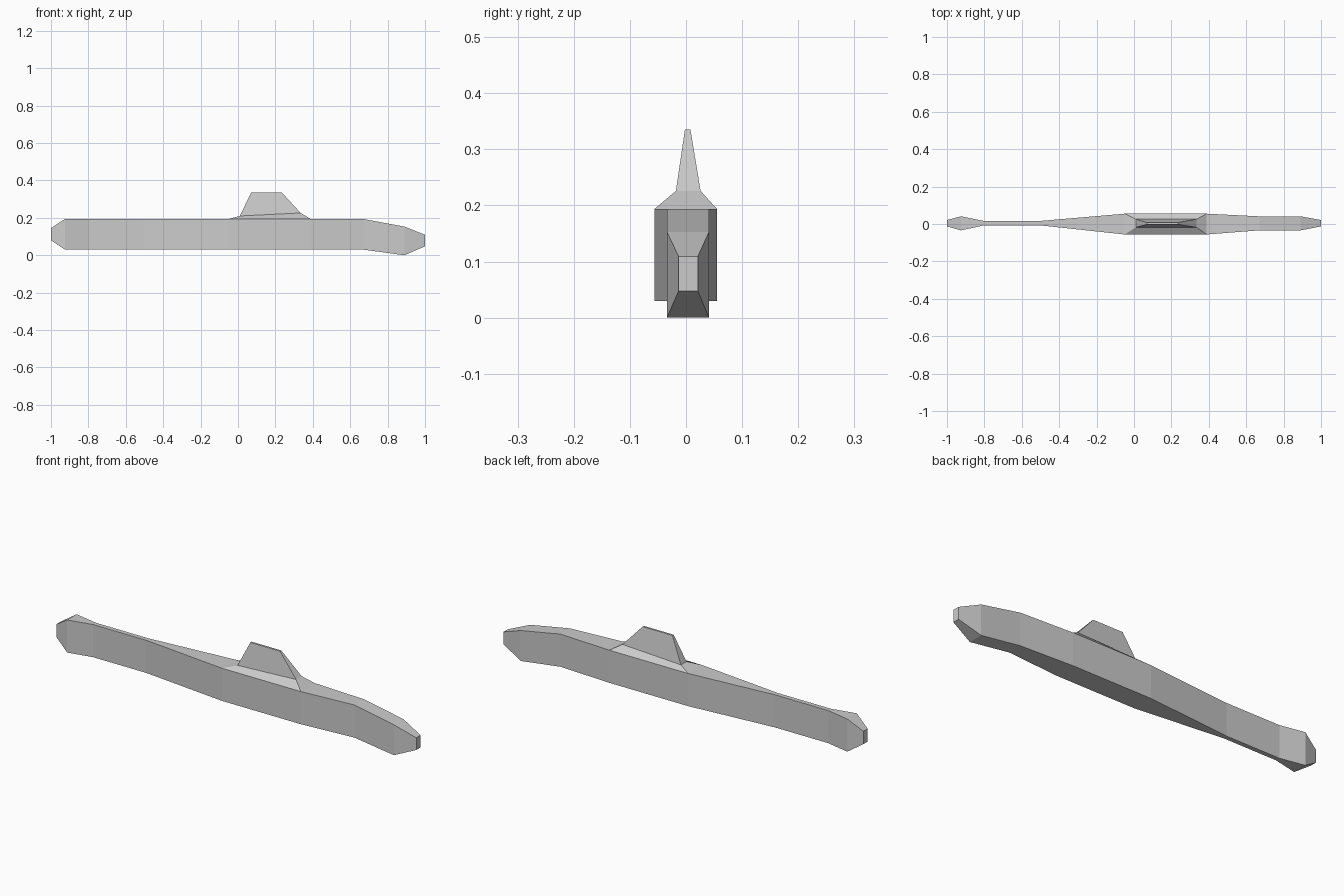
import bpy

if "Cube" in bpy.data.objects:
    bpy.data.objects.remove(bpy.data.objects["Cube"], do_unlink=True)

grey = bpy.data.materials.new("pale_grey")
grey.use_nodes = True
grey.diffuse_color = (0.6, 0.6, 0.6, 1)
grey.node_tree.nodes["Principled BSDF"].inputs["Base Color"].default_value = (0.6, 0.6, 0.6, 1)


def loft(name, rings):
    """Skin a row of four-cornered rings and cap both ends."""
    verts = [v for ring in rings for v in ring]
    faces = [(0, 1, 2, 3)]
    for i in range(len(rings) - 1):
        a, b = 4 * i, 4 * i + 4
        for k in range(4):
            n = (k + 1) % 4
            faces.append((a + k, b + k, b + n, a + n))
    end = 4 * (len(rings) - 1)
    faces.append((end + 3, end + 2, end + 1, end))
    mesh = bpy.data.meshes.new(name)
    mesh.from_pydata(verts, [], faces)
    mesh.materials.append(grey)
    obj = bpy.data.objects.new(name, mesh)
    bpy.context.collection.objects.link(obj)
    return obj


def section(x, y0, y1, z0, z1):
    return [(x, y0, z0), (x, y0, z1), (x, y1, z1), (x, y1, z0)]


def level(z0, z1, x0, x1, y0, y1):
    """Horizontal ring: z0 at the rear end x0, z1 at the front end x1."""
    return [(x0, y0, z0), (x0, y1, z0), (x1, y1, z1), (x1, y0, z1)]


# Hull cross-sections from the stern (-x) to the drooped bow (+x)
BOTTOM, DECK = 0.03, 0.194
loft("hull", [section(*s) for s in (
    (-1.00, -0.013, 0.021, 0.080, 0.145),
    (-0.925, -0.034, 0.041, BOTTOM, DECK),
    (-0.80, -0.007, 0.016, BOTTOM, DECK),
    (-0.505, -0.007, 0.016, BOTTOM, DECK),
    (-0.05, -0.056, 0.055, BOTTOM, DECK),
    (0.388, -0.056, 0.055, BOTTOM, DECK),
    (0.67, -0.034, 0.041, BOTTOM, DECK),
    (0.89, -0.034, 0.041, 0.0, 0.153),
    (1.00, -0.013, 0.021, 0.048, 0.109),
)])

# Sloped fairing on the deck, and the tower rising from it
collar = level(0.210, 0.226, 0.010, 0.335, -0.018, 0.026)
loft("tower_fairing", [level(DECK, DECK, -0.05, 0.388, -0.056, 0.055), collar])
loft("tower", [collar, level(0.335, 0.335, 0.07, 0.235, -0.002, 0.008)])
